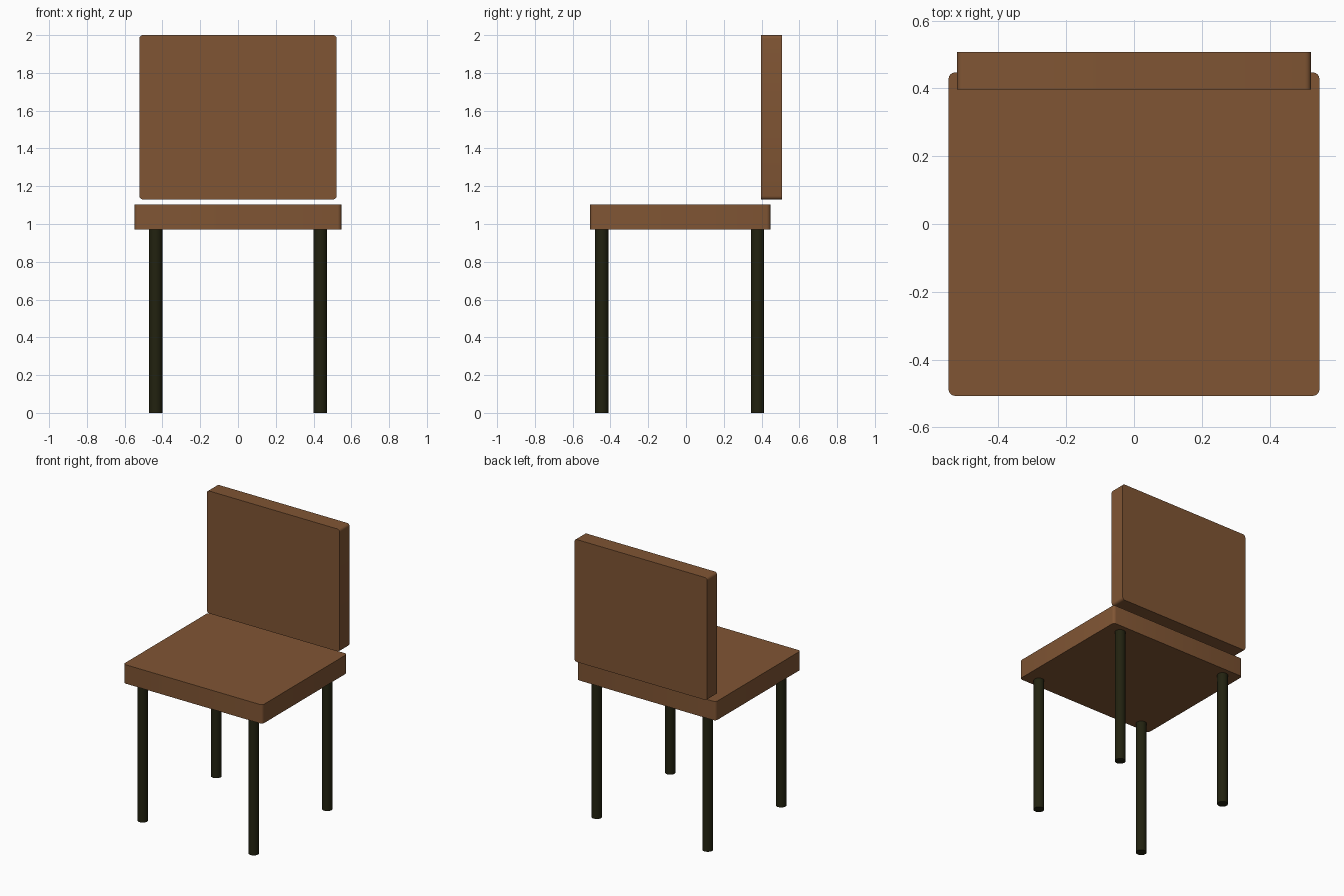
import bpy
import bmesh
import math
from mathutils import Matrix, Vector

default_cube = bpy.data.objects.get("Cube")
if default_cube:
    bpy.data.objects.remove(default_cube, do_unlink=True)


def make_material(name, colour):
    mat = bpy.data.materials.new(name)
    mat.use_nodes = True
    mat.diffuse_color = colour
    mat.node_tree.nodes["Principled BSDF"].inputs["Base Color"].default_value = colour
    return mat


def finish(bm, name, mat):
    mesh = bpy.data.meshes.new(name)
    bm.to_mesh(mesh)
    bm.free()
    mesh.materials.append(mat)
    obj = bpy.data.objects.new(name, mesh)
    bpy.context.collection.objects.link(obj)
    bpy.ops.object.select_all(action="DESELECT")
    obj.select_set(True)
    bpy.context.view_layer.objects.active = obj
    bpy.ops.object.shade_smooth_by_angle(angle=math.radians(35))
    return obj


def rounded_slab(name, low, high, axis, radius, mat):
    """Box whose four edges along one axis are rounded."""
    low, high = Vector(low), Vector(high)
    bm = bmesh.new()
    bmesh.ops.create_cube(bm, size=1)
    bmesh.ops.scale(bm, vec=high - low, verts=bm.verts)
    bmesh.ops.translate(bm, vec=(low + high) / 2, verts=bm.verts)
    edges = [e for e in bm.edges
             if abs(e.verts[0].co[axis] - e.verts[1].co[axis]) > 0.01]
    bmesh.ops.bevel(bm, geom=edges, offset=radius, segments=4,
                    profile=0.5, affect="EDGES")
    return finish(bm, name, mat)


def leg(name, x, y, mat):
    bm = bmesh.new()
    bmesh.ops.create_cone(bm, cap_ends=True, segments=24, radius1=LEG_RADIUS,
                          radius2=LEG_RADIUS, depth=SEAT_BOTTOM,
                          matrix=Matrix.Translation((x, y, SEAT_BOTTOM / 2)))
    return finish(bm, name, mat)


SEAT_BOTTOM = 0.97
LEG_RADIUS = 0.035
brown = make_material("warm brown", (0.216, 0.091, 0.034, 1))
dark = make_material("dark olive", (0.016, 0.016, 0.005, 1))

# Seat, rounded at its upright corners
rounded_slab("seat", (-0.547, -0.507, SEAT_BOTTOM), (0.547, 0.447, 1.104), 2, 0.02, brown)

# Backrest, floating just above the seat, rounded in its front outline
rounded_slab("backrest", (-0.522, 0.396, 1.13), (0.522, 0.507, 2.0), 1, 0.018, brown)

# Legs
for side, x in (("left", 0.436), ("right", -0.436)):
    for end, y in (("front", -0.446), ("back", 0.379)):
        leg(f"{end}_{side}_leg", x, y, dark)
